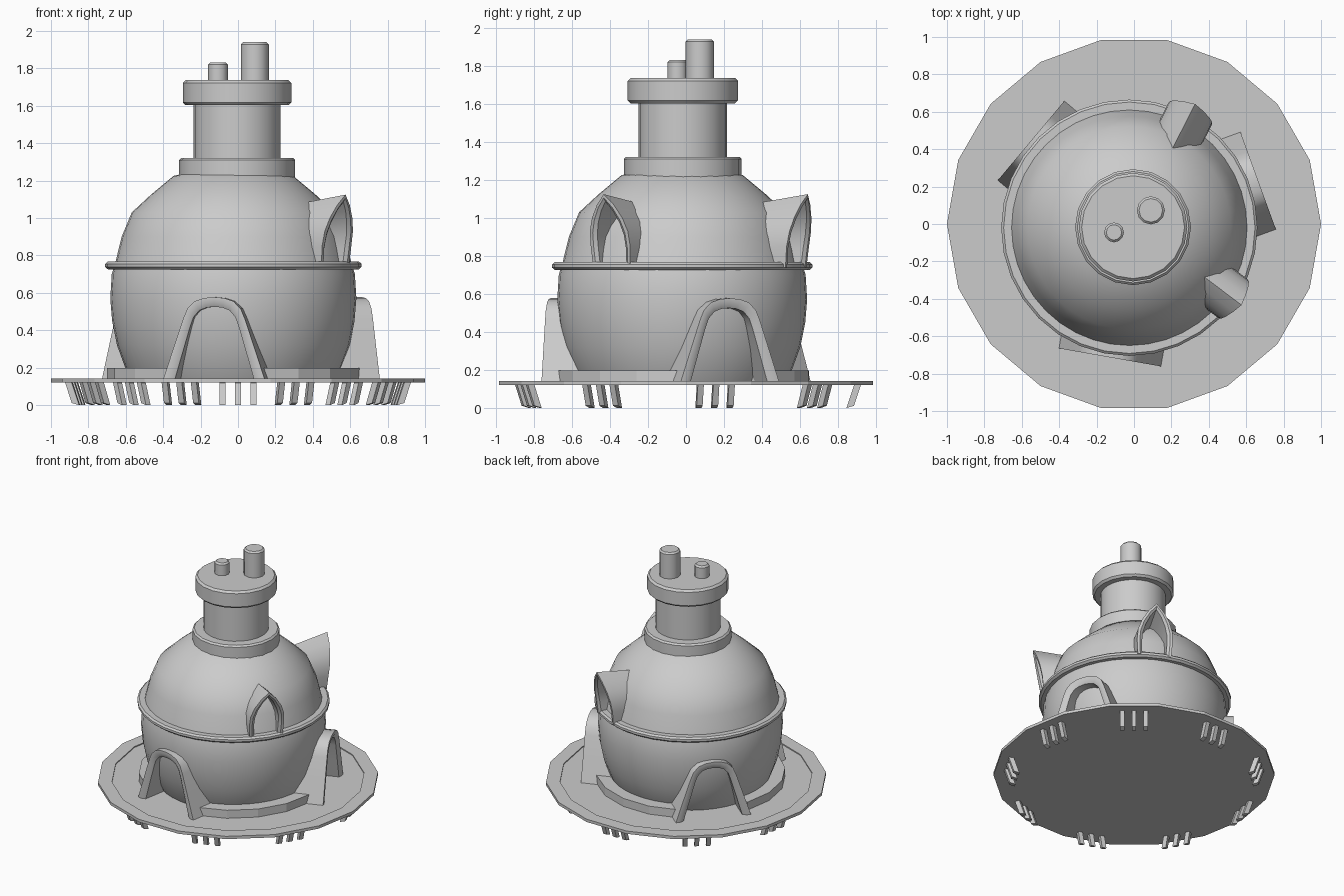
import bpy, bmesh
from math import sin, cos, radians
from mathutils import Matrix, Vector

cube = bpy.data.objects.get("Cube")
if cube:
    bpy.data.objects.remove(cube, do_unlink=True)

grey = bpy.data.materials.new("light_grey")
grey.use_nodes = True
COLOR = (0.6, 0.6, 0.6, 1)
grey.diffuse_color = COLOR
grey.node_tree.nodes["Principled BSDF"].inputs["Base Color"].default_value = COLOR


def loft(name, sections, closed=False, smooth=32):
    """Bridge matching closed cross-sections; cap the ends unless closed."""
    bm = bmesh.new()
    rings = [[bm.verts.new(p) for p in s] for s in sections]
    n = len(rings[0])
    pairs = list(zip(rings, rings[1:]))
    if closed:
        pairs.append((rings[-1], rings[0]))
    else:
        bm.faces.new(rings[0])
        bm.faces.new(rings[-1])
    for a, b in pairs:
        for i in range(n):
            j = (i + 1) % n
            bm.faces.new((a[i], a[j], b[j], b[i]))
    bmesh.ops.remove_doubles(bm, verts=bm.verts, dist=1e-5)
    bmesh.ops.recalc_face_normals(bm, faces=bm.faces)
    mesh = bpy.data.meshes.new(name)
    bm.to_mesh(mesh)
    bm.free()
    mesh.materials.append(grey)
    obj = bpy.data.objects.new(name, mesh)
    bpy.context.scene.collection.objects.link(obj)
    bpy.ops.object.select_all(action='DESELECT')
    obj.select_set(True)
    bpy.context.view_layer.objects.active = obj
    bpy.ops.object.shade_smooth_by_angle(angle=radians(smooth))
    return obj


def lathe(name, profile, segs, center=(0, 0), start=0, sweep=360, smooth=32):
    """Turn a closed (radius, z) profile about a vertical axis."""
    full = sweep == 360
    count = segs if full else segs + 1
    sections = []
    for k in range(count):
        a = radians(start + sweep * k / segs)
        sections.append([(center[0] + r * cos(a), center[1] + r * sin(a), z)
                         for r, z in profile])
    return loft(name, sections, full, smooth)


def drum(name, r, z0, z1, segs, center, bevel=0.012):
    """Short cylinder with chamfered rims."""
    return lathe(name, [(0, z0), (r - bevel, z0), (r, z0 + bevel), (r, z1 - bevel),
                        (r - bevel, z1), (0, z1)], segs, center)


def hood(name, half, angle, base, sx, sz, front, back, drop=0, smooth=32):
    """Open arch with a lipped front, from a half outline of (width, z), facing angle."""
    outline = [(-t, z) for t, z in half] + [(t, z) for t, z in reversed(half[:-1])]
    turn = Matrix.Rotation(radians(angle), 3, 'Z')
    sections = []
    for t, z in outline:
        f = front(z)
        mx, mz = (1 + sx) / 2, (1 + sz) / 2

        def inner(kx, kz):
            return t * kx, base + (z - base) * kz
        lip_t, lip_z = inner(mx, mz)
        in_t, in_z = inner(sx, sz)
        fall = drop * (z - base)
        pts = [(f, t, z), (f, lip_t, lip_z), (f - 0.015, in_t, in_z),
               (back, in_t, in_z - fall), (back, t, z - fall)]
        sections.append([turn @ Vector(p) for p in pts])
    return loft(name, sections, False, smooth)


BODY = (-0.025, -0.02)
TOWER = (-0.005, -0.017)

# Base plate with a shallow recessed top
lathe("base_plate", [(0, .12), (1, .12), (1, .142), (.9, .142), (.9, .134), (0, .134)],
      18, smooth=10)

# Round body and its belt
lathe("body", [(0, .13), (.54, .13), (.578, .2), (.622, .32), (.648, .45), (.658, .57),
               (.65, .7), (.63, .765), (.597, .9), (.543, 1.03), (.44, 1.125),
               (.32, 1.225), (0, 1.3)], 40, BODY, smooth=45)
lathe("belt", [(.6, .725), (.67, .725), (.685, .738), (.685, .755), (.672, .767),
               (.6, .767)], 32, BODY)

# Tower: collar, column, cap and two chimneys
drum("tower_collar", .31, 1.2, 1.322, 20, TOWER)
drum("tower_column", .232, 1.3, 1.62, 24, TOWER, .002)
drum("tower_cap", .29, 1.603, 1.737, 20, TOWER, .015)
drum("large_chimney", .075, 1.72, 1.94, 12, (.09, .073))
drum("small_chimney", .053, 1.72, 1.832, 12, (-.107, -.045))

# Three doorway arches with step segments between them
ARCH = [(.278, .13), (.215, .32), (.168, .46), (.145, .515), (.105, .555),
        (.055, .572), (0, .577)]
for i, a in enumerate((-100, 20, 140)):
    arch = hood(f"door_arch_{i + 1}", ARCH, a, .13, .78, .885, lambda z: .712, .48)
    arch.location = (-.005, -.012, 0)
    lathe(f"step_{i + 1}", [(.5, .13), (.675, .13), (.675, .197), (.5, .197)],
          4, BODY, a + 22, 76, smooth=10)

# Two pointed window hoods on the upper body
WINDOW = [(.122, .74), (.13, .85), (.125, .93), (.1, 1.0), (.055, 1.07), (0, 1.125)]
for i, a in enumerate((-37, 63)):
    hood(f"window_hood_{i + 1}", WINDOW, a, .74, .7, .9,
         lambda z: .65 + .07 * max(0, (z - .765) / .36) ** 1.3, .4, .13, 35)

# Nine groups of three slanted feet under the plate
for g in range(9):
    turn = Matrix.Rotation(radians(10 + 40 * g), 3, 'Z')
    for k in (-1, 0, 1):
        ends = []
        for r, z in ((.905, .125), (.865, .005)):
            ends.append([turn @ Vector((r + dr, .083 * k + dt, z + dr * .3))
                         for dr, dt in ((-.02, -.016), (.02, -.016),
                                        (.02, .016), (-.02, .016))])
        loft(f"foot_{g + 1}_{k + 2}", ends)
